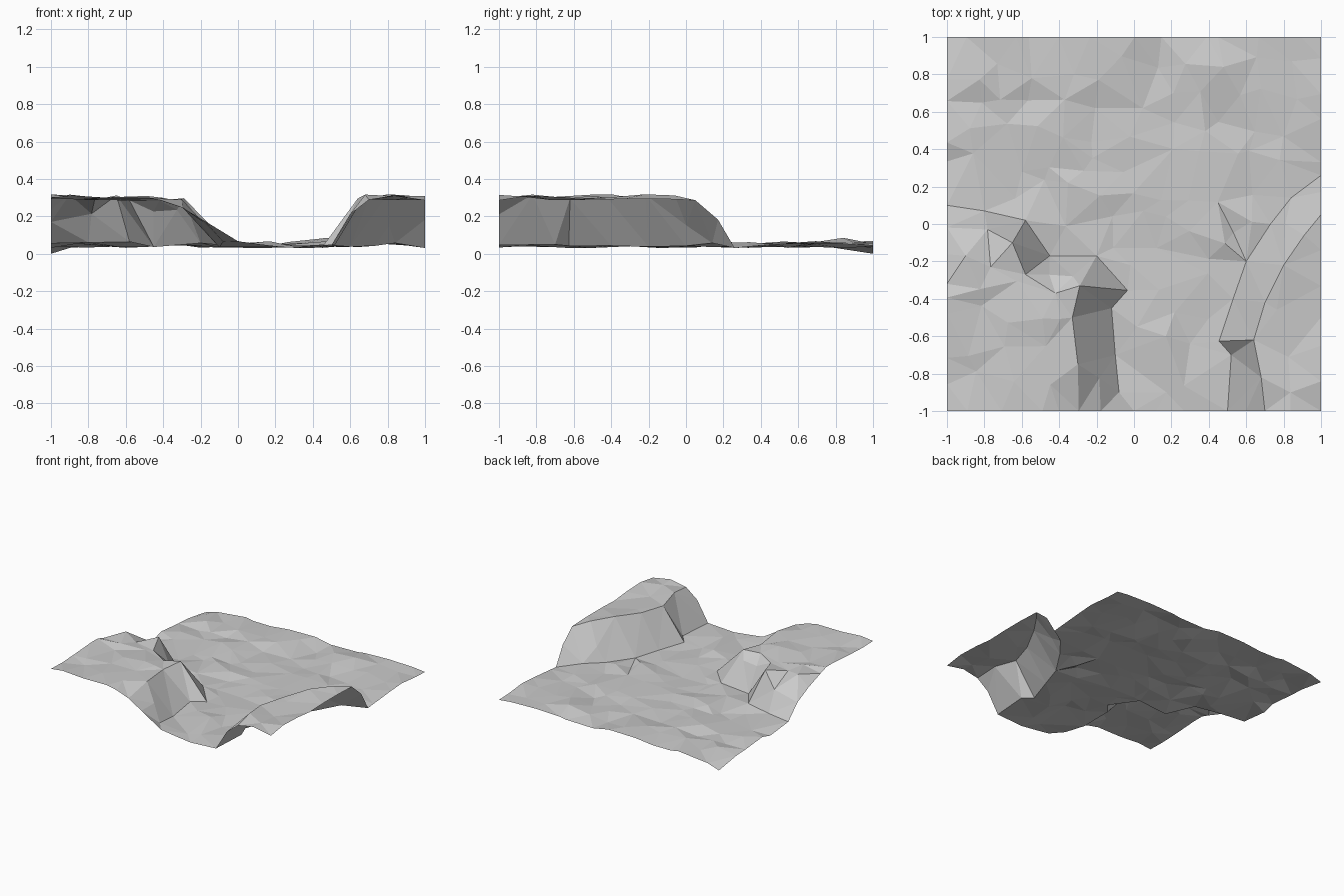
import bpy
import random
from mathutils import Vector
from mathutils.geometry import delaunay_2d_cdt, intersect_point_line

random.seed(7)
cube = bpy.data.objects.get("Cube")
if cube:
    bpy.data.objects.remove(cube, do_unlink=True)

# Each hill: its corner, the top rim and the foot of the slope
HILLS = [
    ((-1, -1),
     [(-1, -.32), (-.9, -.17), (-.65, -.1), (-.58, -.27), (-.42, -.37),
      (-.29, -.33), (-.33, -.5), (-.3, -.75), (-.4, -1)],
     [(-1, .1), (-.8, .07), (-.58, .02), (-.45, -.17), (-.2, -.17),
      (-.12, -.45), (-.1, -.7), (-.08, -.9), (0, -1)]),
    ((1, -1),
     [(.7, -1), (.68, -.82), (.64, -.62), (.7, -.42), (.8, -.22),
      (.91, -.06), (1, .05)],
     [(.5, -1), (.52, -.7), (.53, -.4), (.6, -.2), (.73, 0),
      (.84, .14), (1, .26)]),
]


def distance(p, line):
    """Shortest distance from p to an open polyline."""
    best = 9.0
    for a, b in zip(line, line[1:]):
        a, b = Vector(a), Vector(b)
        t = intersect_point_line(p, a, b)[1]
        best = min(best, (a.lerp(b, min(1, max(0, t))) - p).length)
    return best


def inside(p, poly):
    x, y = p * .999
    hit = False
    for (ax, ay), (bx, by) in zip(poly, poly[1:] + poly[:1]):
        if (ay > y) != (by > y) and x < ax + (bx - ax) * (y - ay) / (by - ay):
            hit = not hit
    return hit


def height(p):
    ground = random.uniform(.03, .068)
    for corner, rim, foot in HILLS:
        if inside(p, rim + [corner]):
            return random.uniform(.285, .318)
        if inside(p, foot + [corner]):
            to_rim, to_foot = distance(p, rim), distance(p, foot)
            return ground + .25 * (to_foot / (to_rim + to_foot)) ** .7
    return ground


# Ground points: rims and feet first, then a loose scatter between them
points = [Vector(c) for _, rim, foot in HILLS for c in rim + foot]
lines = [line for _, rim, foot in HILLS for line in (rim, foot)]
CELLS = 12
for i in range(CELLS + 1):
    for j in range(CELLS + 1):
        p = Vector((2 * i / CELLS - 1, 2 * j / CELLS - 1))
        if 0 < i < CELLS:
            p.x += random.uniform(-.07, .07)
        if 0 < j < CELLS:
            p.y += random.uniform(-.07, .07)
        corner = i in (0, CELLS) and j in (0, CELLS)
        if corner or min(distance(p, line) for line in lines) > .055:
            points.append(p)

verts, _, faces, *_ = delaunay_2d_cdt(points, [], [], 0, .0001)
coords = []
for p in verts:
    z = height(p)
    if (p - Vector((-1, 1))).length < .01:
        z = 0                      # drooping back corner
    elif (p - Vector((.5, .9))).length < .09:
        z = .085                   # small crest near the back
    coords.append((p.x, p.y, z))

mesh = bpy.data.meshes.new("terrain_sheet")
mesh.from_pydata(coords, [], faces)
mesh.update()
terrain = bpy.data.objects.new("terrain_sheet", mesh)
bpy.context.collection.objects.link(terrain)

# One pale grey rock colour
rock = bpy.data.materials.new("pale_grey_rock")
rock.use_nodes = True
colour = (.6, .6, .6, 1)
rock.diffuse_color = colour
rock.node_tree.nodes["Principled BSDF"].inputs["Base Color"].default_value = colour
mesh.materials.append(rock)
